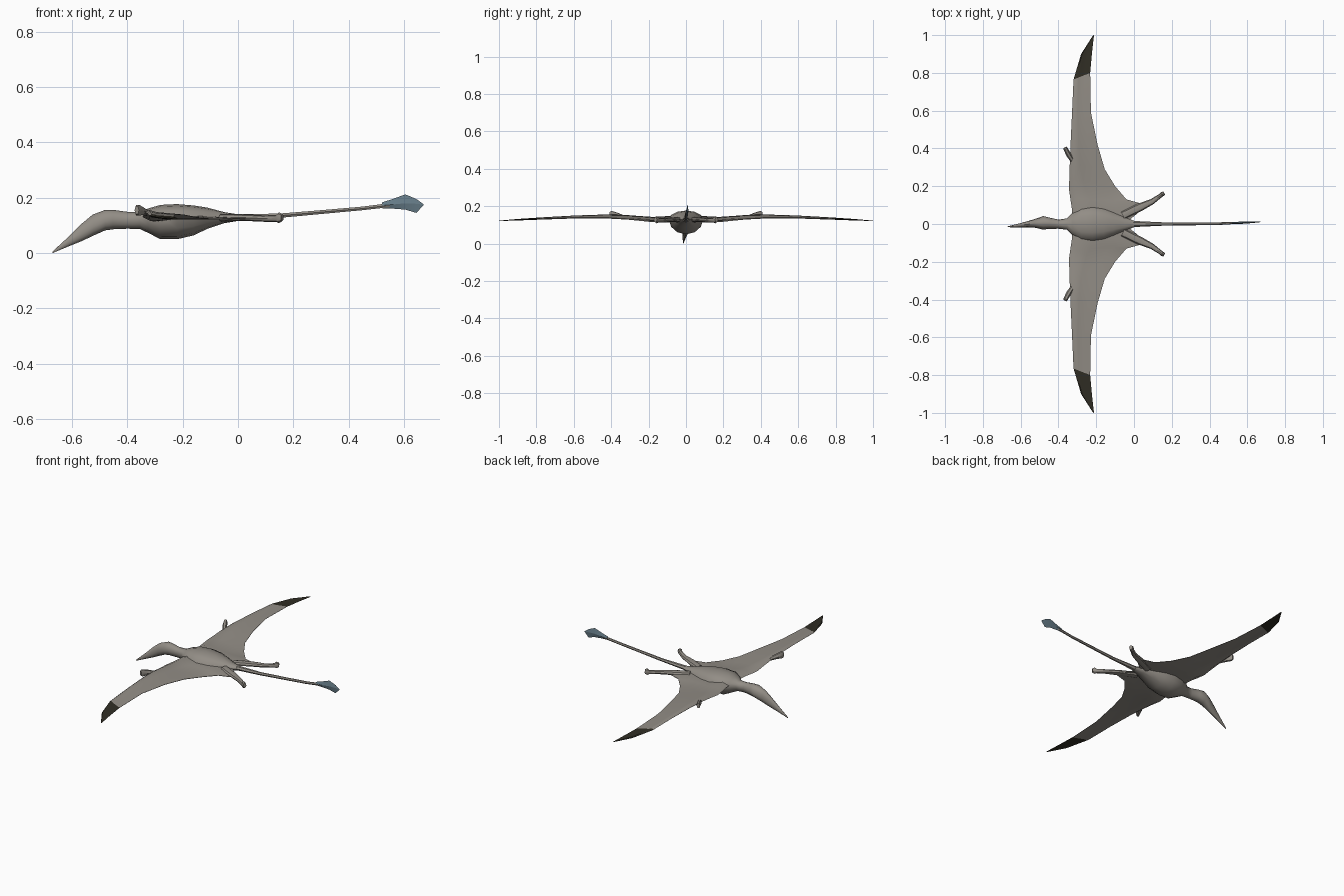
import bpy, bmesh, math
from mathutils import Vector


def material(name, rgb):
    m = bpy.data.materials.new(name)
    m.diffuse_color = (*rgb, 1)
    return m


GREY = material("warm grey skin", (0.29, 0.268, 0.238))
DARK = material("dark wing tip", (0.03, 0.027, 0.018))
BLUE = material("blue grey vane", (0.135, 0.205, 0.25))


def loft(name, rings, mats, mirror=False, angle=40):
    """Skin a list of closed point rings, capping both ends."""
    bm = bmesh.new()
    rows = [[bm.verts.new(p) for p in r] for r in rings]
    n = len(rows[0])
    for a, b in zip(rows, rows[1:]):
        for i in range(n):
            j = (i + 1) % n
            bm.faces.new((a[i], a[j], b[j], b[i]))
    bm.faces.new(rows[0][::-1])
    bm.faces.new(rows[-1])
    bmesh.ops.recalc_face_normals(bm, faces=bm.faces)
    me = bpy.data.meshes.new(name)
    bm.to_mesh(me)
    bm.free()
    ob = bpy.data.objects.new(name, me)
    bpy.context.collection.objects.link(ob)
    for m in mats:
        me.materials.append(m)
    if mirror:
        mod = ob.modifiers.new("mirror", 'MIRROR')
        mod.use_axis = (False, True, False)
        mod.use_mirror_merge = False
    bpy.ops.object.select_all(action='DESELECT')
    ob.select_set(True)
    bpy.context.view_layer.objects.active = ob
    bpy.ops.object.shade_smooth_by_angle(angle=math.radians(angle))
    return ob


def tube(name, path, sides, mat, mirror=False, angle=40):
    """Path entries: x, y, z, half width, height above, depth below."""
    rings = []
    for k, (x, y, z, w, up, down) in enumerate(path):
        a, b = path[max(k - 1, 0)], path[min(k + 1, len(path) - 1)]
        d = Vector((b[0] - a[0], b[1] - a[1])).normalized()
        ring = []
        for i in range(sides):
            t = 2 * math.pi * i / sides
            s, c = math.sin(t), math.cos(t)
            ring.append((x - d.y * w * c, y + d.x * w * c,
                         z + s * (up if s > 0 else down)))
        rings.append(ring)
    return loft(name, rings, [mat], mirror, angle)


# Head, neck and keeled body in one skin
tube("head_and_body", [
    (-0.67, -0.015, 0.003, 0.002, 0.003, 0.003),
    (-0.61, -0.008, 0.043, 0.010, 0.018, 0.018),
    (-0.565, -0.002, 0.070, 0.016, 0.036, 0.027),
    (-0.525, 0.003, 0.095, 0.023, 0.044, 0.033),
    (-0.48, 0.006, 0.115, 0.036, 0.041, 0.033),
    (-0.45, 0.004, 0.120, 0.030, 0.036, 0.034),
    (-0.40, -0.001, 0.120, 0.024, 0.029, 0.032),
    (-0.355, 0, 0.122, 0.030, 0.026, 0.035),
    (-0.325, 0, 0.125, 0.060, 0.036, 0.052),
    (-0.28, 0, 0.130, 0.086, 0.044, 0.080),
    (-0.22, 0, 0.130, 0.092, 0.047, 0.080),
    (-0.16, 0, 0.130, 0.082, 0.042, 0.066),
    (-0.11, 0, 0.130, 0.062, 0.034, 0.042),
    (-0.05, 0, 0.128, 0.036, 0.020, 0.020),
    (0.0, 0, 0.128, 0.017, 0.012, 0.012)], 12, GREY)

# Long tail
tube("tail", [
    (-0.04, 0, 0.128, 0.018, 0.013, 0.014),
    (0.15, 0, 0.135, 0.009, 0.009, 0.009),
    (0.30, 0.001, 0.148, 0.008, 0.008, 0.008),
    (0.45, 0.002, 0.161, 0.007, 0.008, 0.007),
    (0.55, 0.006, 0.173, 0.005, 0.009, 0.008)], 6, GREY)

# Diamond vane at the tail end
tube("tail_vane", [
    (0.52, 0.005, 0.172, 0.005, 0.011, 0.010),
    (0.555, 0.006, 0.175, 0.006, 0.019, 0.014),
    (0.605, 0.008, 0.180, 0.005, 0.032, 0.023),
    (0.645, 0.010, 0.178, 0.003, 0.017, 0.033),
    (0.67, 0.011, 0.175, 0.001, 0.002, 0.002)], 4, BLUE, angle=15)

# Wings: lead x, lead y, trail x, trail y, lead z, trail z, spar half thickness
sections = [
    (-0.325, 0.03, -0.02, 0.025, 0.130, 0.128, 0.018),
    (-0.33, 0.09, 0.035, 0.070, 0.132, 0.125, 0.017),
    (-0.338, 0.14, 0.025, 0.112, 0.130, 0.124, 0.015),
    (-0.345, 0.19, -0.04, 0.130, 0.130, 0.123, 0.014),
    (-0.342, 0.24, -0.10, 0.200, 0.135, 0.124, 0.013),
    (-0.340, 0.32, -0.155, 0.290, 0.142, 0.130, 0.012),
    (-0.336, 0.42, -0.193, 0.420, 0.146, 0.138, 0.011),
    (-0.328, 0.59, -0.228, 0.590, 0.143, 0.139, 0.008),
    (-0.320, 0.765, -0.232, 0.800, 0.135, 0.132, 0.006),
    (-0.280, 0.90, -0.222, 0.910, 0.128, 0.127, 0.004),
    (-0.216, 1.00, -0.212, 0.998, 0.122, 0.122, 0.001)]
profile = [(0, 0), (0.1, 1), (0.3, 0.4), (0.65, 0.25), (1, 0.08),
           (1, -0.08), (0.65, -0.25), (0.3, -0.4), (0.1, -1)]
rings = [[(lx + (tx - lx) * u, ly + (ty - ly) * u,
           lz + (tz - lz) * u + h * t) for u, h in profile]
         for lx, ly, tx, ty, lz, tz, t in sections]
wing = loft("wings", rings, [GREY, DARK], mirror=True, angle=50)
for f in wing.data.polygons:  # dark outer tips
    f.material_index = 1 if f.center.y > 0.82 else 0

# Hind legs with raised feet
tube("hind_legs", [
    (-0.06, 0.045, 0.128, 0.022, 0.014, 0.014),
    (0.03, 0.088, 0.128, 0.022, 0.012, 0.012),
    (0.095, 0.118, 0.125, 0.015, 0.011, 0.012),
    (0.14, 0.150, 0.126, 0.011, 0.012, 0.014),
    (0.148, 0.157, 0.128, 0.012, 0.020, 0.020),
    (0.16, 0.164, 0.128, 0.010, 0.014, 0.013)], 8, GREY, mirror=True)

# Small clawed hands on the leading edge
tube("hands", [
    (-0.325, 0.335, 0.143, 0.012, 0.010, 0.010),
    (-0.345, 0.365, 0.150, 0.013, 0.016, 0.014),
    (-0.362, 0.398, 0.155, 0.012, 0.022, 0.022),
    (-0.366, 0.406, 0.155, 0.009, 0.016, 0.017)], 6, GREY, mirror=True)
